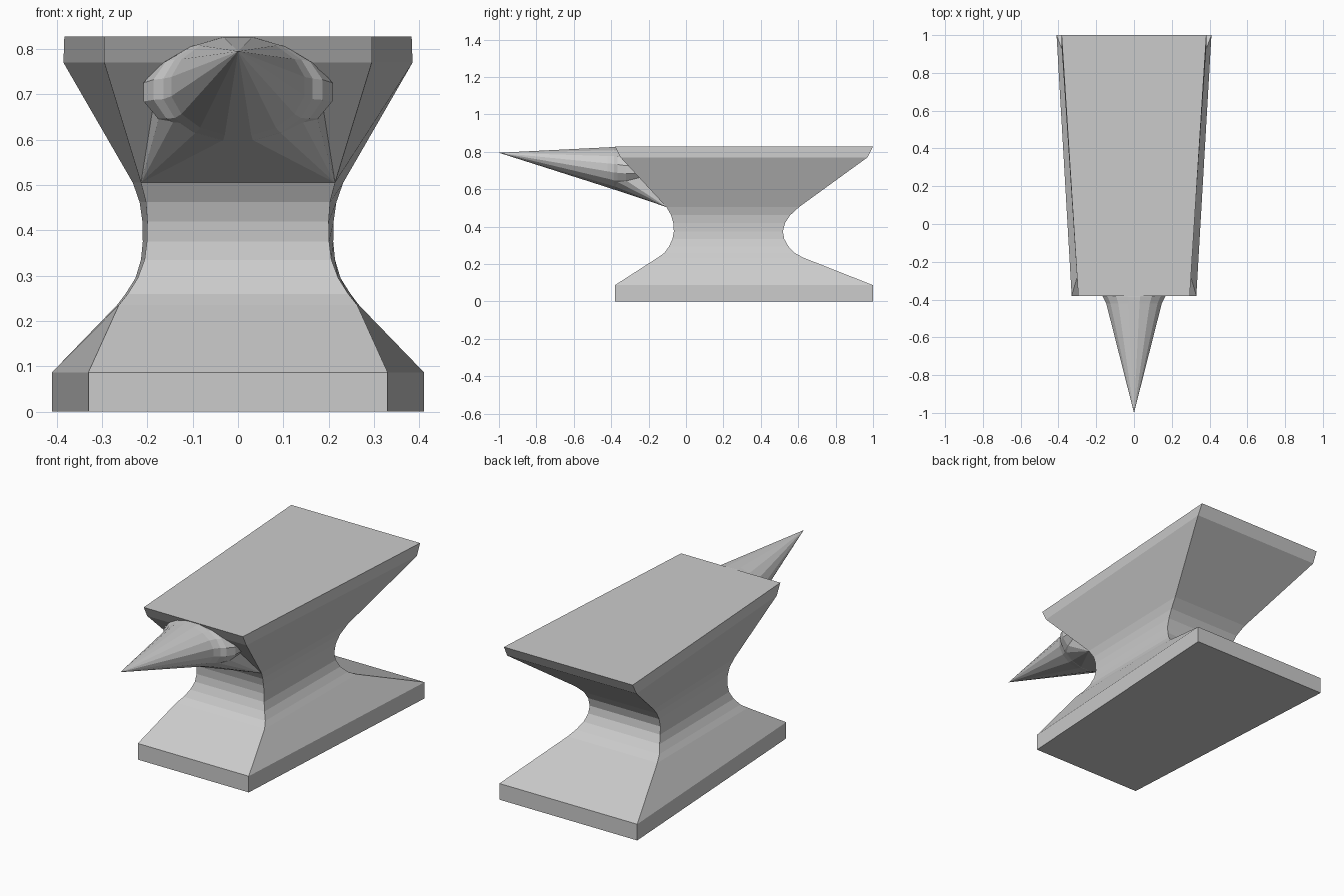
import bpy, bmesh, math

if "Cube" in bpy.data.objects:
    bpy.data.objects.remove(bpy.data.objects["Cube"])


def finish(name, bm):
    bmesh.ops.recalc_face_normals(bm, faces=bm.faces)
    mesh = bpy.data.meshes.new(name)
    bm.to_mesh(mesh)
    bm.free()
    obj = bpy.data.objects.new(name, mesh)
    bpy.context.collection.objects.link(obj)
    return obj


def loft(bm, rings):
    """Bridge equal-length closed rings of points; cap both ends."""
    loops = [[bm.verts.new(p) for p in ring] for ring in rings]
    n = len(loops[0])
    for a, b in zip(loops, loops[1:]):
        for i in range(n):
            j = (i + 1) % n
            bm.faces.new((a[i], a[j], b[j], b[i]))
    bm.faces.new(loops[0])
    bm.faces.new(loops[-1])
    return loops


# Body: tapered sections (z, front y, back y, front half width, back half width)
sections = [
    (0.0, -0.38, 1.0, 0.33, 0.41),
    (0.087, -0.38, 1.0, 0.33, 0.41),
    (0.235, -0.15, 0.625, 0.263, 0.267),
    (0.26, -0.115, 0.58, 0.243, 0.248),
    (0.295, -0.09, 0.547, 0.221, 0.226),
    (0.335, -0.072, 0.525, 0.206, 0.214),
    (0.375, -0.065, 0.518, 0.201, 0.21),
    (0.42, -0.068, 0.53, 0.2, 0.211),
    (0.462, -0.08, 0.558, 0.203, 0.217),
    (0.505, -0.105, 0.605, 0.214, 0.232),
    (0.77, -0.35, 0.97, 0.295, 0.385),
    (0.828, -0.38, 1.0, 0.295, 0.383),
]
bm = bmesh.new()
loft(bm, [[(-wf, f, z), (wf, f, z), (wb, b, z), (-wb, b, z)]
          for z, f, b, wf, wb in sections])
finish("anvil_body", bm)


# Horn: pointed cone flaring into an oval root
SIDES = 16


def oval(y, zc, rx, rz):
    return [(rx * math.cos(a), y, zc + rz * math.sin(a))
            for a in (2 * math.pi * (i + 0.5) / SIDES for i in range(SIDES))]


bm = bmesh.new()
loops = loft(bm, [
    oval(-1.0, 0.795, 0.002, 0.002),
    oval(-0.42, 0.717, 0.15, 0.109),
    oval(-0.385, 0.712, 0.168, 0.116),
    oval(-0.365, 0.71, 0.19, 0.114),
    oval(-0.32, 0.705, 0.212, 0.106),
    oval(-0.22, 0.705, 0.212, 0.106),
])
bmesh.ops.pointmerge(bm, verts=loops[0], merge_co=(0, -1.0, 0.795))
finish("horn", bm)

# Horn root: wedge running from the horn's underside to the waist edge
bm = bmesh.new()
points = [p for p in oval(-0.385, 0.712, 0.166, 0.115) if p[2] < 0.712]
points += [(s * 0.214, -0.105, 0.505) for s in (-1, 1)]
points += [(s * 0.2, -0.2, 0.7) for s in (-1, 1)]
for p in points:
    bm.verts.new(p)
hull = bmesh.ops.convex_hull(bm, input=bm.verts)
bmesh.ops.delete(bm, geom=[v for v in bm.verts if not v.link_faces], context='VERTS')
finish("horn_root", bm)
